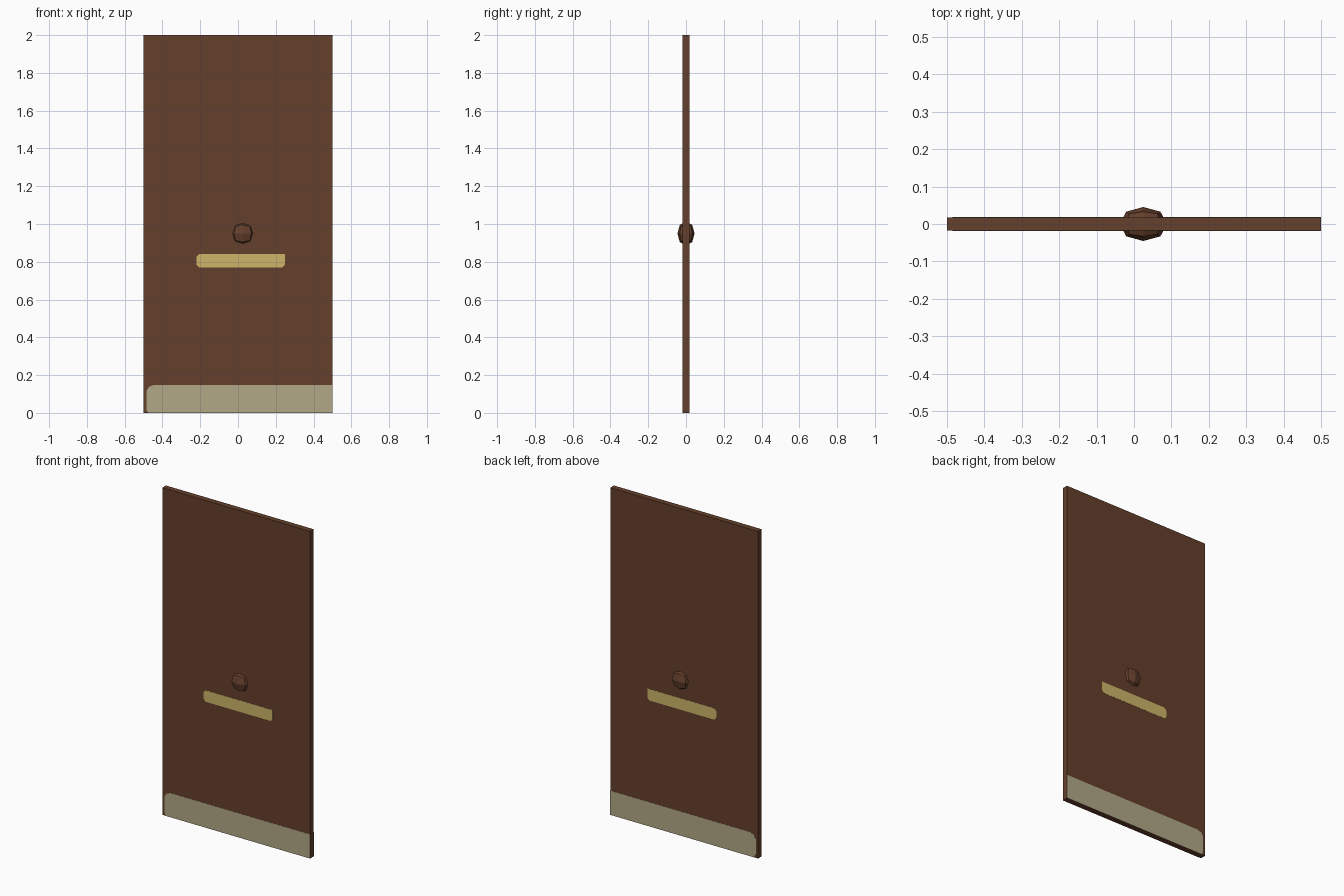
import bpy, bmesh

if "Cube" in bpy.data.objects:
    bpy.data.objects.remove(bpy.data.objects["Cube"])

def material(name, rgb):
    m = bpy.data.materials.new(name)
    m.diffuse_color = (*rgb, 1)
    m.use_nodes = True
    m.node_tree.nodes["Principled BSDF"].inputs["Base Color"].default_value = m.diffuse_color
    return m

wood = material("brown wood", (0.130, 0.051, 0.025))
brass = material("pale brass", (0.610, 0.462, 0.141))
beige = material("beige metal", (0.445, 0.392, 0.242))

HALF_T = 0.0175   # half thickness of the door slab
PLATE = 0.001     # thickness of painted plates

def finish(name, bm, mat):
    bmesh.ops.recalc_face_normals(bm, faces=bm.faces)
    me = bpy.data.meshes.new(name)
    bm.to_mesh(me)
    bm.free()
    me.materials.append(mat)
    ob = bpy.data.objects.new(name, me)
    bpy.context.collection.objects.link(ob)
    return ob

def box(name, size, centre, mat):
    bm = bmesh.new()
    bmesh.ops.create_cube(bm, size=1)
    bmesh.ops.scale(bm, vec=size, verts=bm.verts)
    bmesh.ops.translate(bm, vec=centre, verts=bm.verts)
    return finish(name, bm, mat)

def plate(name, outline, side, mat):
    """Thin plate with an x-z outline on the front (-1) or back (+1) face."""
    bm = bmesh.new()
    y = side * HALF_T
    face = bm.faces.new([bm.verts.new((x, y, z)) for x, z in outline])
    ext = bmesh.ops.extrude_face_region(bm, geom=[face])
    verts = [g for g in ext["geom"] if isinstance(g, bmesh.types.BMVert)]
    bmesh.ops.translate(bm, vec=(0, side * PLATE, 0), verts=verts)
    return finish(name, bm, mat)

# Door slab
box("door_panel", (1, 2 * HALF_T, 2), (0, 0, 1), wood)

# Faceted knob through both sides: rounded cube, squashed in depth
knob = box("door_knob", (0.15, 0.108, 0.15), (0, 0, 0), wood)
knob.location = (0.025, 0, 0.95)
knob.modifiers.new("rounding", "SUBSURF").levels = 1
knob.modifiers["rounding"].render_levels = 1

# Letter slot and kick plate on both faces
slot = [(-0.205, 0.77), (0.235, 0.77), (0.248, 0.785), (0.248, 0.84),
        (-0.205, 0.84), (-0.22, 0.825), (-0.22, 0.785)]
kick = [(-0.475, 0), (0.5, 0), (0.5, 0.148), (-0.445, 0.148),
        (-0.472, 0.138), (-0.485, 0.115), (-0.485, 0.02)]
for side, label in ((-1, "front"), (1, "back")):
    plate("letter_slot_" + label, slot, side, brass)
    plate("kick_plate_" + label, kick, side, beige)
